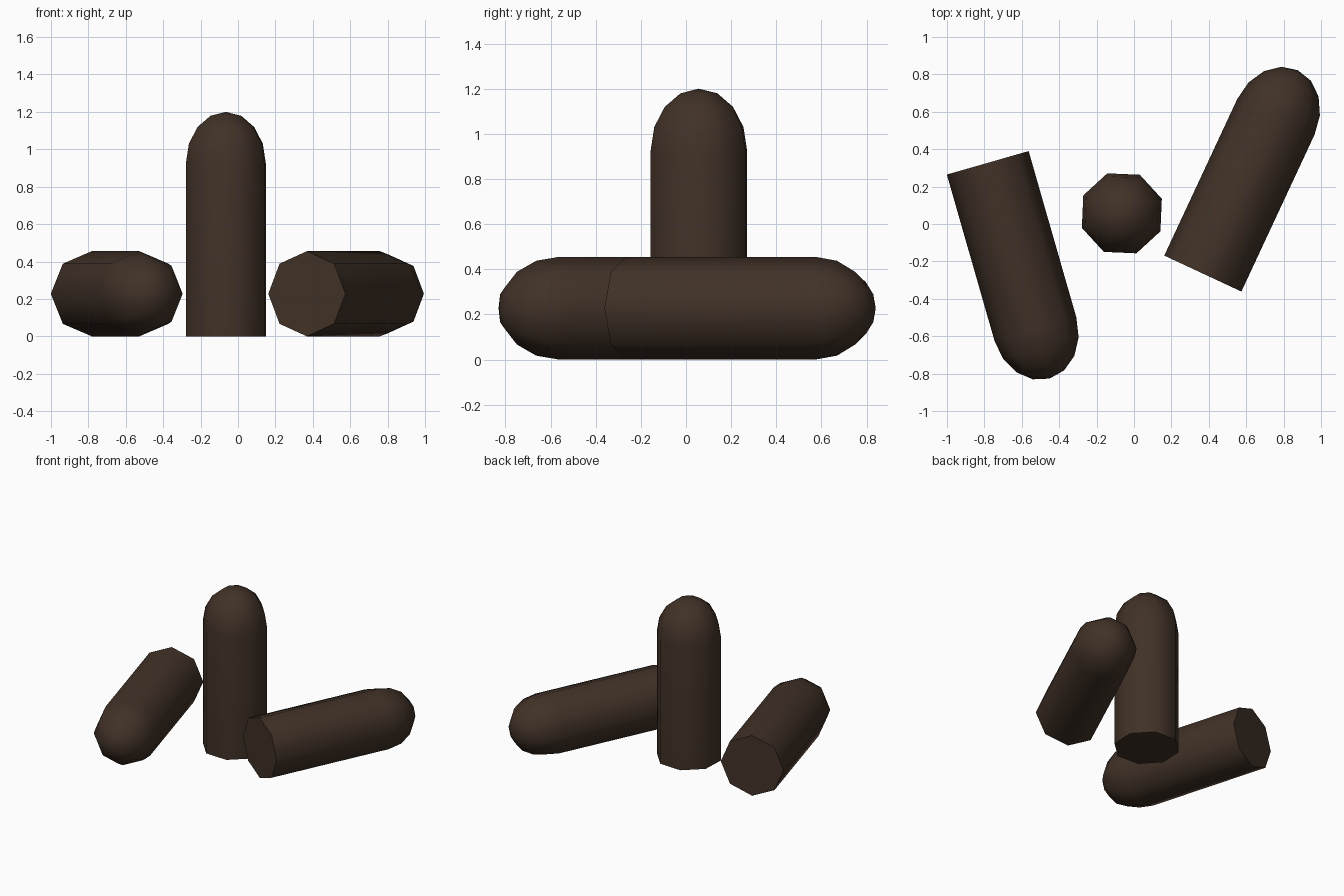
import bpy, bmesh, math
from mathutils import Matrix, Vector

if "Cube" in bpy.data.objects:
    bpy.data.objects.remove(bpy.data.objects["Cube"])

brown = bpy.data.materials.new("dark_brown")
brown.diffuse_color = (0.052, 0.031, 0.02, 1)
brown.use_nodes = True
brown.node_tree.nodes["Principled BSDF"].inputs["Base Color"].default_value = brown.diffuse_color

SIDES, R, LENGTH, SHOULDER = 8, 0.2275, 1.2, 0.925


def rounded_peg(name, matrix):
    """Eight-sided peg along local z: flat base, straight body, domed tip."""
    bm = bmesh.new()
    # ring profile: base, shoulder, then a quarter ellipse up to the tip
    profile = [(R, 0.0)]
    for k in range(4):
        a = math.radians(22.5 * k)
        profile.append((R * math.cos(a), SHOULDER + (LENGTH - SHOULDER) * math.sin(a)))
    rings = []
    for r, z in profile:
        rings.append([bm.verts.new((r * math.cos(math.tau * i / SIDES),
                                    r * math.sin(math.tau * i / SIDES), z))
                      for i in range(SIDES)])
    tip = bm.verts.new((0, 0, LENGTH))
    for i in range(SIDES):
        j = (i + 1) % SIDES
        for lo, hi in zip(rings, rings[1:]):
            bm.faces.new((lo[i], lo[j], hi[j], hi[i]))
        bm.faces.new((rings[-1][i], rings[-1][j], tip))
    bm.faces.new(rings[0][::-1])
    mesh = bpy.data.meshes.new(name)
    bm.to_mesh(mesh)
    bm.free()
    mesh.materials.append(brown)
    ob = bpy.data.objects.new(name, mesh)
    bpy.context.collection.objects.link(ob)
    ob.matrix_world = matrix
    # smooth body and dome, sharp base edge
    bpy.ops.object.select_all(action='DESELECT')
    ob.select_set(True)
    bpy.context.view_layer.objects.active = ob
    bpy.ops.object.shade_smooth_by_angle(angle=math.radians(60))


def lying(x, y, heading):
    """Lay a peg on the ground with its base centre at x, y."""
    return (Matrix.Translation(Vector((x, y, R)))
            @ Matrix.Rotation(math.radians(heading), 4, 'Z')
            @ Matrix.Rotation(math.radians(90), 4, 'Y'))


# one upright peg and two lying on their sides
rounded_peg("upright_peg", Matrix.Translation((-0.065, 0.057, 0))
            @ Matrix.Rotation(math.radians(20), 4, 'Z'))
rounded_peg("right_lying_peg", lying(0.368, -0.265, 65))
rounded_peg("left_lying_peg", lying(-0.782, 0.327, -74))
